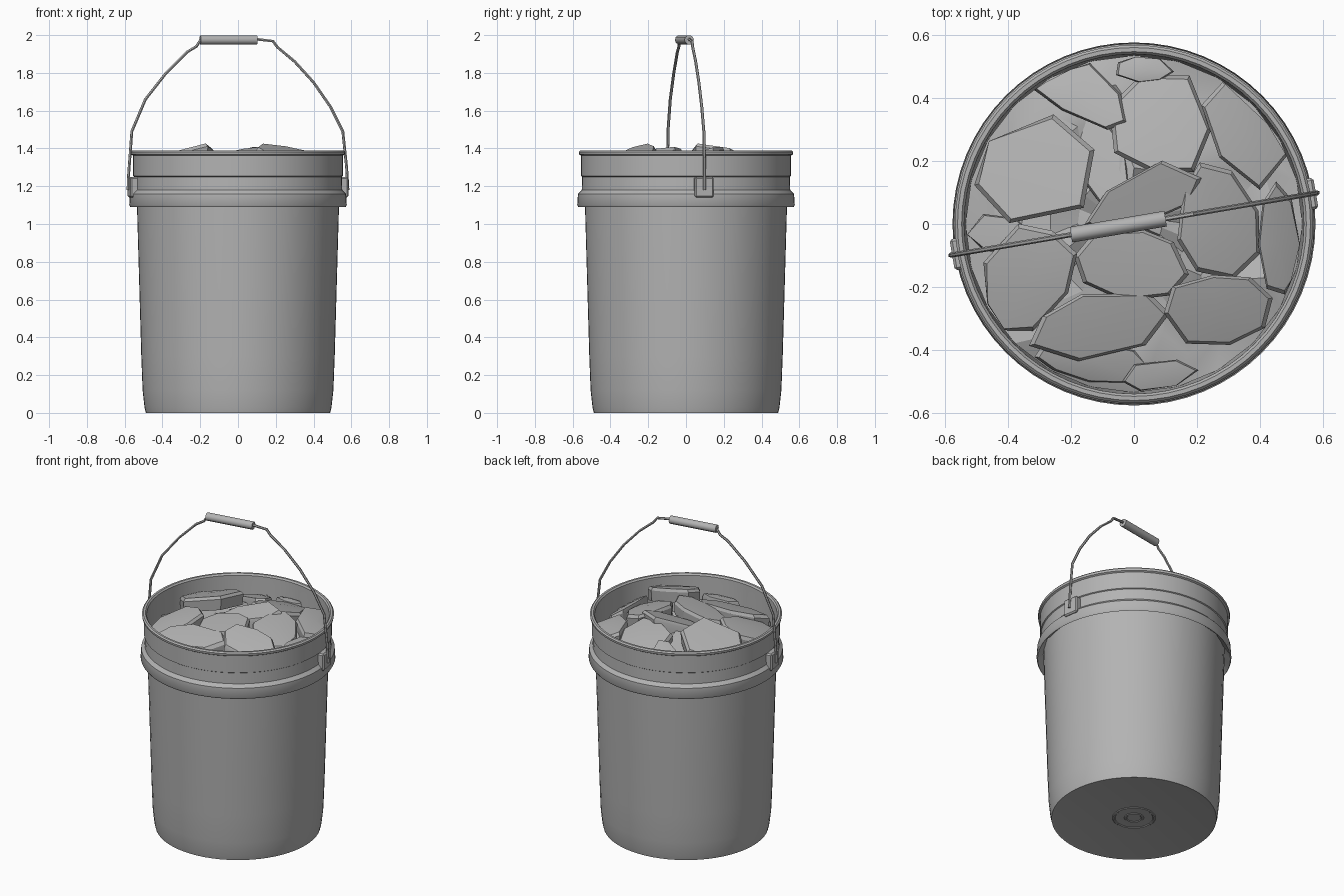
import bpy, bmesh, math, random
from mathutils import Matrix, Vector

random.seed(4)
cube = bpy.data.objects.get("Cube")
if cube:
    bpy.data.objects.remove(cube, do_unlink=True)

grey = bpy.data.materials.new("plain grey")
grey.use_nodes = True
colour = (0.45, 0.45, 0.45, 1)
grey.diffuse_color = colour
grey.node_tree.nodes["Principled BSDF"].inputs["Base Color"].default_value = colour


def shade(obj, angle):
    bpy.ops.object.select_all(action='DESELECT')
    obj.select_set(True)
    bpy.context.view_layer.objects.active = obj
    bpy.ops.object.shade_smooth_by_angle(angle=math.radians(angle))


def finish(bm, name, angle=35):
    bmesh.ops.remove_doubles(bm, verts=bm.verts, dist=0.0005)
    bmesh.ops.recalc_face_normals(bm, faces=bm.faces)
    mesh = bpy.data.meshes.new(name)
    bm.to_mesh(mesh)
    bm.free()
    mesh.materials.append(grey)
    obj = bpy.data.objects.new(name, mesh)
    bpy.context.collection.objects.link(obj)
    shade(obj, angle)
    return obj


def lathe(name, profile, sides=64, ripple=None):
    """Spin (radius, height) points; ripple(index, angle) shifts a height."""
    bm = bmesh.new()
    rings = []
    for i, (r, z) in enumerate(profile):
        ring = []
        for k in range(sides):
            a = math.tau * k / sides
            dz = ripple(i, k) if ripple else 0
            ring.append(bm.verts.new((r * math.cos(a), r * math.sin(a), z + dz)))
        rings.append(ring)
    for low, high in zip(rings, rings[1:]):
        for k in range(sides):
            n = (k + 1) % sides
            bm.faces.new((low[k], low[n], high[n], high[k]))
    return finish(bm, name)


# Bucket wall, collar and rolled rim, outside then inside
wall = [(0, 0.004), (0.47, 0.004), (0.488, 0), (0.495, 0.03), (0.505, 0.12),
        (0.512, 0.3), (0.536, 1.12), (0.57, 1.09), (0.576, 1.1), (0.572, 1.16),
        (0.552, 1.18), (0.55, 1.25), (0.556, 1.254), (0.556, 1.362),
        (0.566, 1.368), (0.568, 1.382), (0.56, 1.39), (0.547, 1.39),
        (0.539, 1.38), (0.538, 1.34), (0.53, 1.1), (0, 1.1)]
lathe("bucket", wall, ripple=lambda i, k: 0.02 * (k % 4 == 0) if i == 6 else 0)

# Moulded rings under the base
for name, radius in (("outer_base_ring", 0.12), ("inner_base_ring", 0.05)):
    lathe(name, [(radius + 0.01, 0.005), (radius + 0.004, 0),
                 (radius - 0.004, 0), (radius - 0.01, 0.005)], 32)

# Rough bed that fills the gaps between the broken pieces
bm = bmesh.new()
previous = None
for step in range(7):
    r = 0.535 * (1 - step / 6)
    ring = []
    for k in range(24):
        a = math.tau * (k + 0.5 * (step % 2)) / 24
        z = 1.22 + 0.09 * step / 6
        if 0 < step < 6:
            z += random.uniform(-0.04, 0.04)
        ring.append(bm.verts.new((r * math.cos(a), r * math.sin(a), z)))
    if previous:
        for k in range(24):
            n = (k + 1) % 24
            bm.faces.new((previous[k], previous[n], ring[n], ring[k]))
    previous = ring
finish(bm, "rubble_bed", 25)


def chunk(name, x, y, a, b, turn, z, slope_x, slope_y):
    """Irregular slab with chamfered top edge, tilted by its two slopes."""
    bm = bmesh.new()
    spin = Matrix.Rotation(math.radians(turn), 2)
    count = random.choice((6, 7, 8))
    outline = []
    for k in range(count):
        t = math.tau * (k + random.uniform(-0.2, 0.2)) / count
        grow = random.uniform(1, 1.22)
        outline.append(spin @ Vector((a * grow * math.cos(t), b * grow * math.sin(t))))
    rings = []
    for scale, drop in ((1, 0.09), (1.03, 0.02), (0.95, 0)):
        ring = []
        for p in outline:
            q = Vector((x + p.x * scale, y + p.y * scale))
            if q.length > 0.53:
                q *= 0.53 / q.length
            top = z + slope_x * (q.x - x) + slope_y * (q.y - y)
            ring.append(bm.verts.new((q.x, q.y, top - drop)))
        rings.append(ring)
    for low, high in zip(rings, rings[1:]):
        for k in range(count):
            n = (k + 1) % count
            bm.faces.new((low[k], low[n], high[n], high[k]))
    # Fan the top around a slightly raised point for a broken surface
    centre = bm.verts.new((x, y, z + random.uniform(0, 0.015)))
    for k in range(count):
        bm.faces.new((rings[-1][k], rings[-1][(k + 1) % count], centre))
    bm.faces.new(rings[0])
    finish(bm, name, 25)


# Broken pieces: x, y, half sizes, turn, height, slopes
pieces = [
    (-.32, .17, .18, .16, 20, 1.36, .3, -.2),
    (.09, .32, .15, .15, 0, 1.33, 0, -.3),
    (.36, .29, .1, .17, 35, 1.31, -.3, -.1),
    (-.17, .42, .17, .08, -35, 1.29, .2, -.3),
    (-.12, .22, .08, .16, 20, 1.29, .2, -.2),
    (.03, .08, .17, .08, 25, 1.37, .1, .3),
    (.27, .01, .12, .16, 15, 1.35, -.3, .1),
    (.46, -.06, .06, .16, 5, 1.29, -.6, 0),
    (.26, -.27, .16, .1, 10, 1.38, -.2, .3),
    (-.11, -.32, .2, .09, 8, 1.33, 0, .3),
    (-.34, -.18, .13, .16, -25, 1.31, .3, .2),
    (-.01, -.13, .15, .1, -10, 1.37, .2, .2),
    (.08, -.48, .11, .045, 5, 1.28, 0, .2),
    (-.12, -.44, .17, .06, -8, 1.26, 0, .3),
    (-.43, -.03, .09, .06, 0, 1.27, .3, 0),
    (.03, .49, .09, .04, 0, 1.29, 0, -.2),
]
for i, piece in enumerate(pieces):
    chunk(f"rubble_piece_{i + 1}", *piece)

# Handle lies in a plane turned slightly from the x axis
turn = math.atan(0.17)
plane = Matrix.Rotation(turn, 4, 'Z')


def rod(name, points, radius, resolution):
    curve = bpy.data.curves.new(name, 'CURVE')
    curve.dimensions = '3D'
    curve.bevel_depth = radius
    curve.bevel_resolution = resolution
    curve.use_fill_caps = True
    line = curve.splines.new('POLY')
    line.points.add(len(points) - 1)
    for point, (x, z) in zip(line.points, points):
        point.co = (x, 0.17 * x, z, 1)
    curve.materials.append(grey)
    obj = bpy.data.objects.new(name, curve)
    bpy.context.collection.objects.link(obj)
    bpy.ops.object.select_all(action='DESELECT')
    obj.select_set(True)
    bpy.context.view_layer.objects.active = obj
    bpy.ops.object.convert(target='MESH')
    shade(bpy.context.object, 40)


rod("handle_wire", [(-.582, 1.18), (-.58, 1.25), (-.562, 1.49), (-.49, 1.66),
                    (-.38, 1.8), (-.27, 1.91), (-.22, 1.94), (-.2, 1.972),
                    (.1, 1.978), (.185, 1.968), (.21, 1.935), (.3, 1.86),
                    (.4, 1.75), (.49, 1.62), (.555, 1.49), (.575, 1.3), (.582, 1.18)],
    0.008, 1)
rod("handle_grip", [(-.2, 1.975), (.1, 1.975)], 0.025, 3)

# Lugs that hold the wire ends
for side, name in ((1, "left_lug"), (-1, "right_lug")):
    bm = bmesh.new()
    bmesh.ops.create_cube(bm, size=1, matrix=plane
                          @ Matrix.Translation((side * 0.563, 0, 1.195))
                          @ Matrix.Diagonal((0.045, 0.1, 0.11, 1)))
    bmesh.ops.bevel(bm, geom=bm.edges[:], offset=0.008, segments=1, affect='EDGES')
    finish(bm, name)
